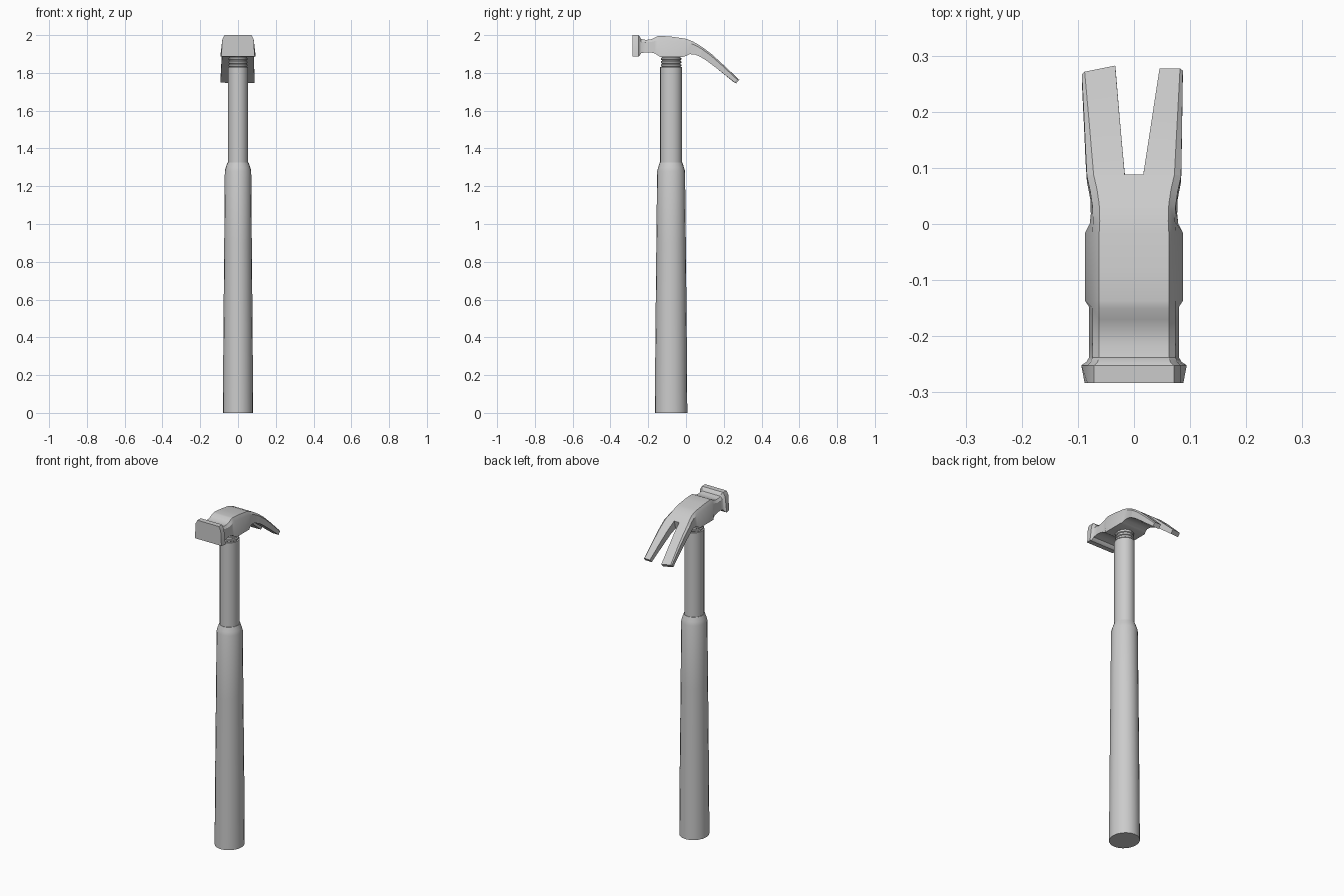
import bpy, bmesh, math

if "Cube" in bpy.data.objects:
    bpy.data.objects.remove(bpy.data.objects["Cube"])


def loft(bm, rings, cap_start=True):
    """Skin a list of equal-length point rings, closing the ends."""
    vr = [[bm.verts.new(p) for p in r] for r in rings]
    n = len(vr[0])
    for a, b in zip(vr, vr[1:]):
        for i in range(n):
            j = (i + 1) % n
            bm.faces.new((a[i], a[j], b[j], b[i]))
    if cap_start:
        bm.faces.new(vr[0][::-1])
    bm.faces.new(vr[-1])


def finish(bm, name, angle):
    bmesh.ops.recalc_face_normals(bm, faces=bm.faces)
    me = bpy.data.meshes.new(name)
    bm.to_mesh(me)
    bm.free()
    ob = bpy.data.objects.new(name, me)
    bpy.context.collection.objects.link(ob)
    bpy.ops.object.select_all(action='DESELECT')
    ob.select_set(True)
    bpy.context.view_layer.objects.active = ob
    bpy.ops.object.shade_smooth_by_angle(angle=math.radians(angle))


def turned(name, profile, cy=-0.079, n=20):
    """Elliptical lathe from (z, x radius, y radius)."""
    bm = bmesh.new()
    ang = [2 * math.pi * i / n for i in range(n)]
    loft(bm, [[(rx * math.cos(a), cy + ry * math.sin(a), z) for a in ang]
              for z, rx, ry in profile])
    finish(bm, name, 40)


def section(top, bot, lt, lb, rt, rb, chl=0.012, chr_=0.012):
    """Six-sided head section with chamfered upper edges."""
    (yt, zt), (yb, zb) = top, bot
    k = 0.2
    ys, zs = yt + (yb - yt) * k, zt + (zb - zt) * k
    return [(lb, yb, zb), (rb, yb, zb), (rt, ys, zs),
            (rt - chr_, yt, zt), (lt + chl, yt, zt), (lt, ys, zs)]


# Grip and shaft
turned("grip", [(0, .08, .086), (.4, .0775, .083), (.9, .073, .078),
                (1.28, .07, .074), (1.3, .065, .068), (1.325, .056, .06)])
turned("shaft", [(1.30, .053, .058), (1.83, .053, .058)])

# Ridged collar under the head
collar = [(1.82, .045, .049)]
for z in (1.833, 1.85, 1.867):
    collar += [(z, .045, .049), (z + .003, .05, .054),
               (z + .011, .05, .054), (z + .014, .045, .049)]
turned("collar", collar + [(1.92, .045, .049)])

# Head body: top y, z; bottom y, z; half width near top and at bottom
body = [
    (-.283, 2.0, -.283, 1.888, .083, .088),
    (-.252, 2.0, -.252, 1.886, .083, .094),
    (-.246, 1.995, -.246, 1.89, .077, .085),
    (-.238, 1.98, -.238, 1.904, .074, .08),
    (-.215, 1.975, -.215, 1.909, .074, .08),
    (-.19, 1.976, -.19, 1.909, .074, .08),
    (-.17, 1.984, -.165, 1.903, .074, .08),
    (-.15, 1.994, -.148, 1.892, .074, .08),
    (-.137, 1.996, -.137, 1.885, .074, .087),
    (-.08, 1.992, -.08, 1.885, .074, .087),
    (-.015, 1.983, -.015, 1.885, .074, .087),
    (.005, 1.979, .0, 1.89, .073, .079),
    (.035, 1.967, .018, 1.899, .074, .077),
    (.062, 1.952, .045, 1.898, .078, .078),
    (.088, 1.935, .076, 1.885, .084, .084)]
bm = bmesh.new()
loft(bm, [section((yt, zt), (yb, zb), -wt, -wb, wt, wb)
          for yt, zt, yb, zb, wt, wb in body])

# Claw prongs: top y, z; bottom y, z; inner and outer half widths
spine = [(.088, 1.935, .076, 1.885), (.135, 1.9, .11, 1.864),
         (.19, 1.85, .168, 1.82), (.277, 1.766, .26, 1.747)]
for side, inner_tip, outer_tip in ((1, .045, .087), (-1, .033, .093)):
    rings = []
    for yt, zt, yb, zb in spine:
        t = (yt - .088) / .189
        inner = .016 + (inner_tip - .016) * t
        outer = .084 + (outer_tip - .084) * t
        ch = .012 - .007 * t
        if side > 0:
            rings.append(section((yt, zt), (yb, zb), inner, inner,
                                 outer, outer, 0.0005, ch))
        else:
            rings.append(section((yt, zt), (yb, zb), -outer, -outer,
                                 -inner, -inner, ch, 0.0005))
    if side < 0:  # this tip is cut at a slight slant
        rings[-1] = [(x, y + (x + .06) * .2, z - (x + .06) * .1)
                     for x, y, z in rings[-1]]
    loft(bm, rings, cap_start=False)
finish(bm, "claw_head", 30)
